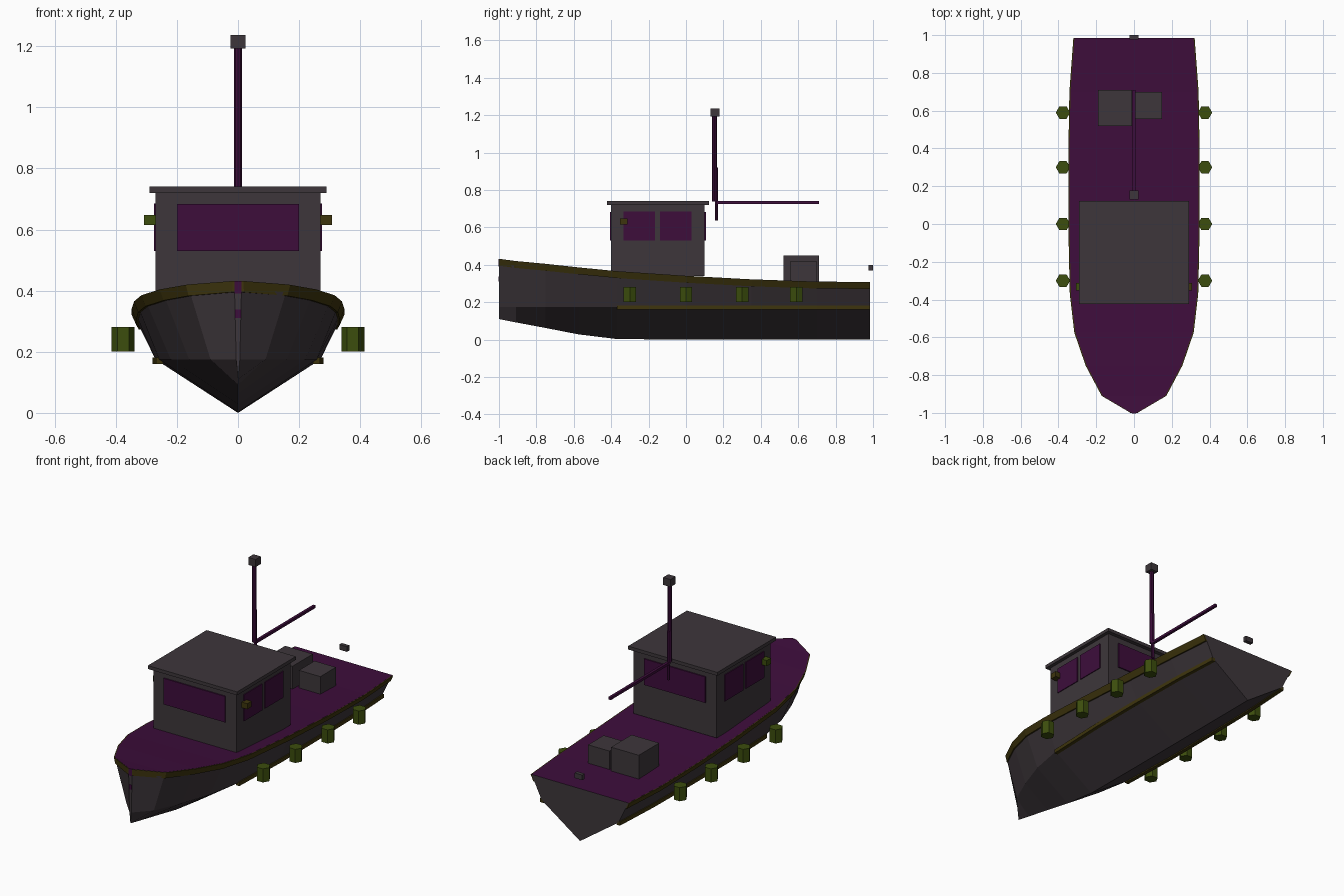
import bpy, bmesh
from mathutils import Vector

old = bpy.data.objects.get("Cube")
if old:
    bpy.data.objects.remove(old, do_unlink=True)


def material(name, rgb):
    m = bpy.data.materials.new(name)
    m.use_nodes = True
    m.diffuse_color = (*rgb, 1)
    m.node_tree.nodes["Principled BSDF"].inputs["Base Color"].default_value = (*rgb, 1)
    return m


GREY = material("warm grey", (0.047, 0.037, 0.043))
PURPLE = material("deep purple", (0.047, 0.004, 0.044))
OLIVE = material("dark olive", (0.048, 0.035, 0.004))
GREEN = material("moss green", (0.045, 0.075, 0.004))


def finish(name, bm, *mats):
    bmesh.ops.recalc_face_normals(bm, faces=bm.faces)
    me = bpy.data.meshes.new(name)
    bm.to_mesh(me)
    bm.free()
    for m in mats:
        me.materials.append(m)
    ob = bpy.data.objects.new(name, me)
    bpy.context.collection.objects.link(ob)
    return ob


def box(name, x, y, z, mat):
    """Box from (min, max) pairs on each axis."""
    bm = bmesh.new()
    bmesh.ops.create_cube(bm, size=1)
    for v in bm.verts:
        v.co = [(a + b) / 2 + c * (b - a) for (a, b), c in zip((x, y, z), v.co)]
    return finish(name, bm, mat)


def prism(name, centre, radius, height, sides, mat):
    bm = bmesh.new()
    bmesh.ops.create_cone(bm, cap_ends=True, segments=sides, radius1=radius,
                          radius2=radius, depth=height)
    # put a corner on the x axis
    turn = min((v.co for v in bm.verts), key=lambda c: abs(c.y)).copy()
    if abs(turn.y) > 1e-4:
        for v in bm.verts:
            v.co.x, v.co.y = v.co.y, v.co.x
    bmesh.ops.translate(bm, verts=bm.verts, vec=centre)
    return finish(name, bm, mat)


def loft(bm, rings):
    """Skin closed rings and cap both ends; returns the rings of vertices."""
    vs = [[bm.verts.new(p) for p in r] for r in rings]
    n = len(vs[0])
    for a, b in zip(vs, vs[1:]):
        for i in range(n):
            j = (i + 1) % n
            bm.faces.new((a[i], a[j], b[j], b[i]))
    bm.faces.new(vs[0])
    bm.faces.new(vs[-1])
    return vs


# Hull stations: y, deck half width, deck height, chine half width, keel height
STATIONS = [
    (-1.0, 0.012, 0.432, 0.006, 0.11),
    (-0.91, 0.165, 0.42, 0.09, 0.092),
    (-0.75, 0.25, 0.405, 0.16, 0.062),
    (-0.575, 0.31, 0.386, 0.22, 0.028),
    (-0.37, 0.334, 0.366, 0.258, 0.003),
    (0.0, 0.342, 0.341, 0.27, 0),
    (0.35, 0.342, 0.322, 0.27, 0),
    (0.7, 0.336, 0.31, 0.265, 0),
    (0.985, 0.315, 0.308, 0.25, 0),
]
CHINE = 0.175

# Hull with the deck closing its top
bm = bmesh.new()
loft(bm, [[(0, y, k), (c, y, CHINE), (w, y, s), (-w, y, s), (-c, y, CHINE)]
          for y, w, s, c, k in STATIONS])
bm.normal_update()
for f in bm.faces:
    sheer = {y: s for y, w, s, c, k in STATIONS}
    if all(v.co.z > 0.3 for v in f.verts):
        f.material_index = 1
finish("hull", bm, GREY, PURPLE)

# Rails under the deck edge and rubbing strakes along the chine
for side, label in ((1, "left"), (-1, "right")):
    bm = bmesh.new()
    rings = []
    for y, w, s, c, k in STATIONS:
        low = w - (w - c) * 0.037 / (s - CHINE)
        top, bottom = s - 0.001, s - 0.037
        rings.append([(side * (w - 0.002), y, top), (side * (w + 0.006), y, top),
                      (side * (low + 0.008), y, bottom), (side * (low - 0.002), y, bottom)])
    loft(bm, rings)
    finish(label + "_deck_rail", bm, OLIVE)

    bm = bmesh.new()
    loft(bm, [[(side * (c - 0.012), max(y, -0.4), 0.182), (side * (c + 0.01), max(y, -0.4), 0.182),
               (side * (c + 0.01), max(y, -0.4), 0.16), (side * (c - 0.012), max(y, -0.4), 0.16)]
              for y, w, s, c, k in STATIONS if y > -0.5])
    finish(label + "_rubbing_strake", bm, OLIVE)

    # Hanging fenders
    for i, y in enumerate((-0.3, 0, 0.3, 0.59)):
        prism(f"{label}_fender_{i + 1}", (side * 0.376, y, 0.241), 0.038, 0.08, 6, GREEN)

    # Cabin side windows and side lamp
    for part, y in (("front", (-0.335, -0.165)), ("rear", (-0.14, 0.03))):
        box(f"{label}_{part}_window", sorted((side * 0.268, side * 0.275)), y, (0.53, 0.685), PURPLE)
    box(label + "_side_lamp", sorted((side * 0.27, side * 0.307)), (-0.352, -0.312),
        (0.615, 0.648), OLIVE if side > 0 else GREEN)

# Stem fittings
box("stem_cap", (-0.011, 0.011), (-1.002, -0.995), (0.39, 0.432), PURPLE)
box("stem_eye", (-0.009, 0.009), (-1.002, -0.995), (0.31, 0.338), PURPLE)

# Cabin
box("cabin", (-0.27, 0.27), (-0.4, 0.1), (0.34, 0.72), GREY)
box("cabin_roof", (-0.29, 0.29), (-0.423, 0.123), (0.72, 0.74), GREY)
box("windscreen", (-0.2, 0.2), (-0.407, -0.398), (0.53, 0.683), PURPLE)
box("back_window", (-0.2, 0.2), (0.098, 0.107), (0.53, 0.683), PURPLE)

# Mast, boom and lamps
prism("mast", (0, 0.152, 0.968), 0.0125, 0.46, 8, PURPLE)
prism("mast_foot", (0, 0.163, 0.778), 0.009, 0.285, 8, PURPLE)
box("boom", (-0.008, 0.008), (0.155, 0.71), (0.726, 0.741), PURPLE)
box("mast_lamp", (-0.024, 0.024), (0.13, 0.178), (1.192, 1.236), GREY)
box("stern_lamp", (-0.025, 0.025), (0.977, 1.0), (0.37, 0.4), GREY)

# Deck crates
box("large_crate", (-0.19, -0.01), (0.52, 0.71), (0.3, 0.45), GREY)
box("small_crate", (0.008, 0.147), (0.555, 0.7), (0.3, 0.418), GREY)
